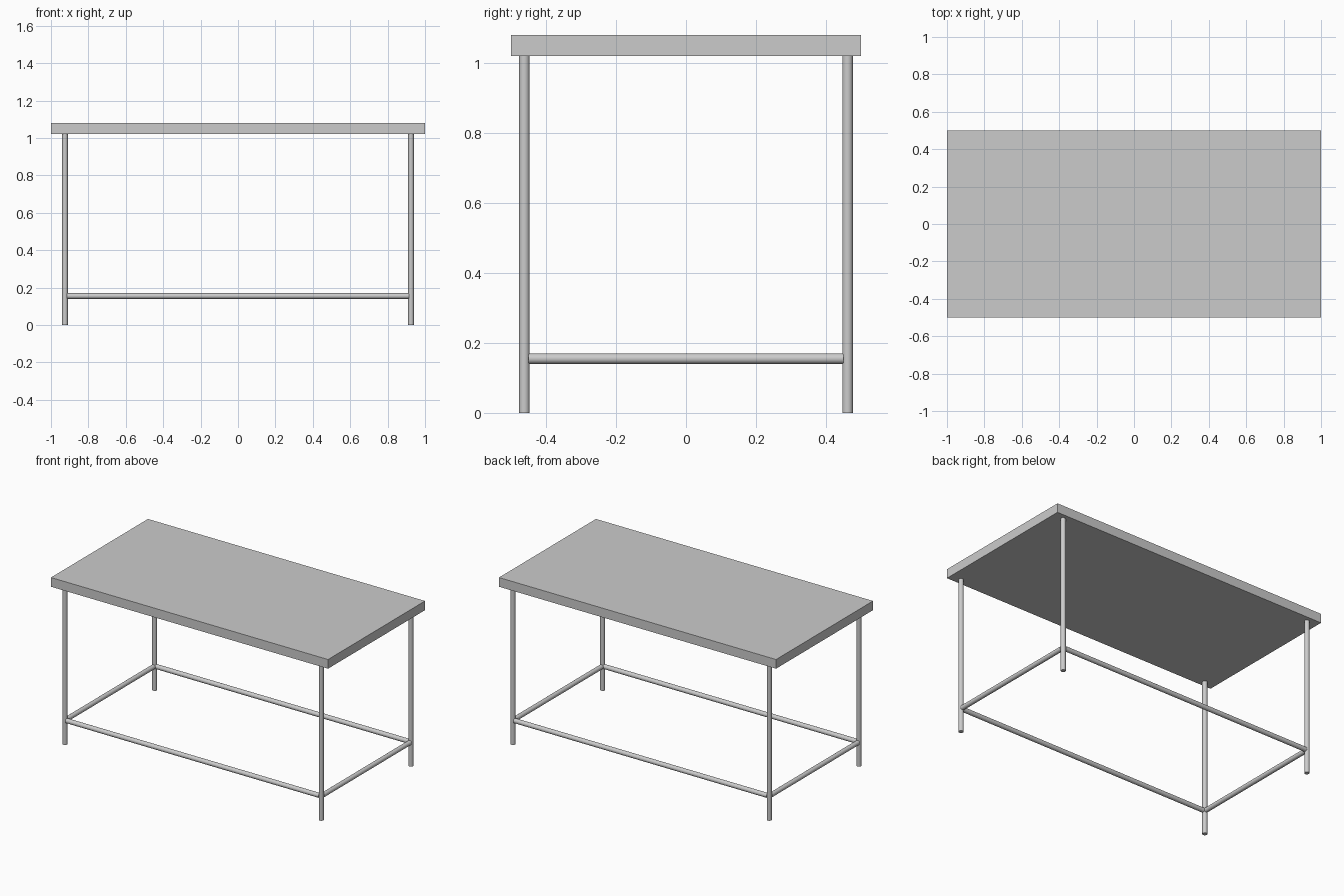
import bpy
import math

cube = bpy.data.objects.get("Cube")
if cube:
    bpy.data.objects.remove(cube, do_unlink=True)

LEG_X, LEG_Y = 0.925, 0.462   # leg centre lines
RADIUS = 0.015                # tube radius
TOP_Z, TOP_THICK = 1.02, 0.06
RAIL_Z = 0.155

steel = bpy.data.materials.new("brushed steel grey")
steel.use_nodes = True
color = (0.6, 0.6, 0.6, 1)
steel.diffuse_color = color
steel.node_tree.nodes["Principled BSDF"].inputs["Base Color"].default_value = color


def tube(name, length, location, rotation=(0, 0, 0)):
    bpy.ops.mesh.primitive_cylinder_add(
        vertices=24, radius=RADIUS, depth=length, location=location, rotation=rotation)
    obj = bpy.context.object
    obj.name = name
    obj.data.materials.append(steel)
    bpy.ops.object.shade_smooth_by_angle(angle=math.radians(40))


# Table top slab
bpy.ops.mesh.primitive_cube_add(size=1, location=(0, 0, TOP_Z + TOP_THICK / 2))
top = bpy.context.object
top.name = "table_top"
top.scale = (2, 1, TOP_THICK)
bpy.ops.object.transform_apply(location=False, rotation=False, scale=True)
top.data.materials.append(steel)

# Four round legs
for side, sx in (("left", 1), ("right", -1)):
    for end, sy in (("front", -1), ("back", 1)):
        tube(f"{end}_{side}_leg", TOP_Z, (sx * LEG_X, sy * LEG_Y, TOP_Z / 2))

# Long rails at front and back, short rails at the sides, set just into the legs
inset = 0.8 * RADIUS
quarter = math.pi / 2
for end, sy in (("front", -1), ("back", 1)):
    tube(f"{end}_rail", 2 * (LEG_X - inset), (0, sy * LEG_Y, RAIL_Z), (0, quarter, 0))
for side, sx in (("left", 1), ("right", -1)):
    tube(f"{side}_rail", 2 * (LEG_Y - inset), (sx * LEG_X, 0, RAIL_Z), (quarter, 0, 0))
